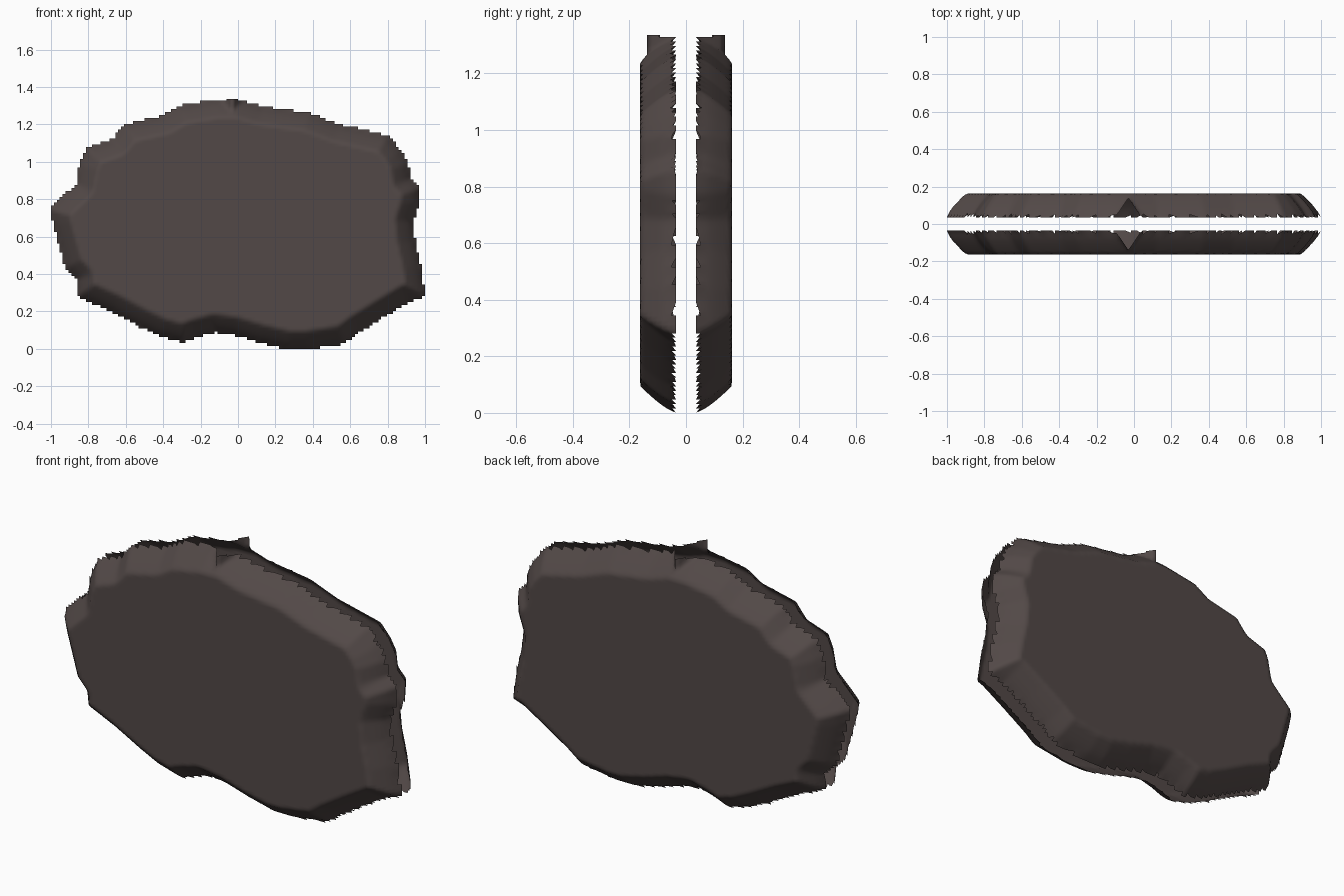
import bpy, bmesh, math
from mathutils import Vector
from mathutils.geometry import intersect_point_line

if "Cube" in bpy.data.objects:
    bpy.data.objects.remove(bpy.data.objects["Cube"])

STEP = 1 / 64       # grid cell size; gives the stair-stepped rim
DEPTH = 0.162       # half thickness
RIM = 0.035         # offset of the open rim from the middle
BEVEL = 0.095       # width of the rounded border

# Outline of the slab (x, z), clockwise from the top
OUTLINE = [Vector(p) for p in [
    (0, 1.335), (.13, 1.295), (.38, 1.26), (.54, 1.2), (.80, 1.14), (.87, 1.06),
    (.91, .99), (.92, .91), (.97, .86), (.965, .77), (.935, .68), (.945, .58),
    (.975, .45), (1.0, .28), (.91, .25), (.785, .175), (.65, .09), (.57, .03),
    (.37, 0), (.265, 0), (.115, .035), (-.02, .075), (-.125, .09), (-.22, .065),
    (-.295, .035), (-.42, .07), (-.525, .12), (-.675, .2), (-.855, .28),
    (-.865, .37), (-.92, .43), (-.955, .555), (-.985, .66), (-1.003, .745),
    (-.94, .81), (-.865, .88), (-.845, .985), (-.805, 1.075), (-.67, 1.12),
    (-.605, 1.2), (-.4, 1.245), (-.31, 1.3), (-.11, 1.333)]]
EDGES = list(zip(OUTLINE, OUTLINE[1:] + OUTLINE[:1]))


def signed_distance(x, z):
    """Distance to the outline, positive inside."""
    p, best, inside = Vector((x, z)), 9.0, False
    for a, b in EDGES:
        q, t = intersect_point_line(p, a, b)
        q = a.lerp(b, min(1, max(0, t)))
        best = min(best, (p - q).length)
        if (a.y > z) != (b.y > z) and x < a.x + (z - a.y) / (b.y - a.y) * (b.x - a.x):
            inside = not inside
    return best if inside else -best


def shell_height(x, z):
    """Bulge of the shell away from the middle, with a notch at the top."""
    d = min(1, max(0, signed_distance(x, z)) / BEVEL)
    y = RIM + (DEPTH - RIM) * d ** 0.75
    if z > 1.2:
        y = max(y, 0.14 - 1.5 * abs(x + 0.03))
    return y


stone = bpy.data.materials.new("dark brown stone")
stone.diffuse_color = (0.085, 0.066, 0.063, 1)
stone.use_nodes = True
stone.node_tree.nodes["Principled BSDF"].inputs["Base Color"].default_value = stone.diffuse_color


def make_shell(name, side):
    bm = bmesh.new()
    verts = {}

    def vert(i, k):
        if (i, k) not in verts:
            x, z = -1 + i * STEP, k * STEP
            verts[i, k] = bm.verts.new((x, side * shell_height(x, z), min(z, 1.336)))
        return verts[i, k]

    # Keep the grid cells whose centre lies in the outline
    for i in range(128):
        for k in range(86):
            if signed_distance(-1 + (i + .5) * STEP, (k + .5) * STEP) > -0.002:
                loop = [vert(i, k), vert(i + 1, k), vert(i + 1, k + 1), vert(i, k + 1)]
                face = bm.faces.new(loop if side < 0 else loop[::-1])
                face.smooth = True
    mesh = bpy.data.meshes.new(name)
    bm.to_mesh(mesh)
    bm.free()
    mesh.materials.append(stone)
    bpy.context.collection.objects.link(bpy.data.objects.new(name, mesh))


# Two facing shells with an open gap between them
make_shell("front_shell", -1)
make_shell("back_shell", 1)
